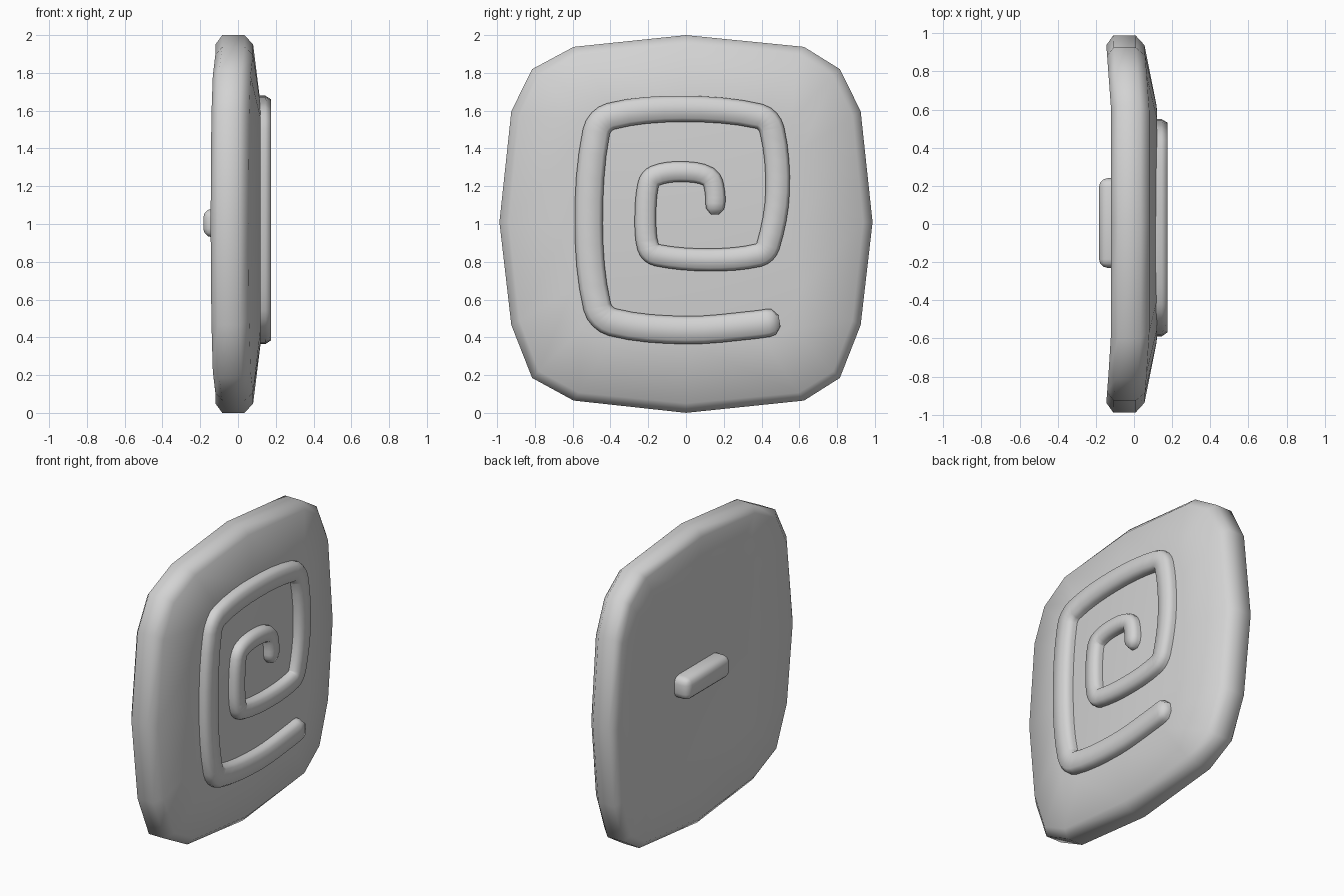
import bpy, bmesh, math
from mathutils import Vector
from mathutils.geometry import interpolate_bezier

if "Cube" in bpy.data.objects:
    bpy.data.objects.remove(bpy.data.objects["Cube"])

stone = bpy.data.materials.new("stone grey")
stone.use_nodes = True
GREY = (0.65, 0.65, 0.65, 1)
stone.diffuse_color = GREY
stone.node_tree.nodes["Principled BSDF"].inputs["Base Color"].default_value = GREY


def finish(name, bm, angle):
    bmesh.ops.recalc_face_normals(bm, faces=bm.faces)
    mesh = bpy.data.meshes.new(name)
    bm.to_mesh(mesh)
    bm.free()
    mesh.materials.append(stone)
    obj = bpy.data.objects.new(name, mesh)
    bpy.context.collection.objects.link(obj)
    bpy.ops.object.select_all(action="DESELECT")
    obj.select_set(True)
    bpy.context.view_layer.objects.active = obj
    bpy.ops.object.shade_smooth_by_angle(angle=math.radians(angle))


def skin(bm, rings):
    """Join closed rings of points and cap both ends."""
    loops = [[bm.verts.new(p) for p in ring] for ring in rings]
    n = len(loops[0])
    for a, b in zip(loops, loops[1:]):
        for i in range(n):
            j = (i + 1) % n
            bm.faces.new((a[i], a[j], b[j], b[i]))
    bm.faces.new(loops[0])
    bm.faces.new(loops[-1])


# Slab: rounded square outline, domed on the front and dished on the back
right_half = [(0, 1), (0.625, 0.938), (0.815, 0.82), (0.925, 0.597), (0.988, 0.01),
              (0.925, -0.535), (0.815, -0.815), (0.625, -0.935), (0, -1)]
outline = right_half + [(0.03 - y if y < 0.7 else -y, z) for y, z in right_half[-2:0:-1]]


def slab_ring(x, inset):
    ring = []
    for y, z in outline:
        k = 1 - inset / math.hypot(y, z)
        y, z = y * k, z * k
        sag = 0.026 * max(0, min(1, (abs(y) - 0.6) / 0.35))
        ring.append((x - sag, y, 1 + z))
    return ring


bm = bmesh.new()
skin(bm, [slab_ring(x, inset) for x, inset in
          [(-0.08, 0.37), (-0.12, 0.05), (-0.083, 0), (0.035, 0), (0.08, 0.05), (0.12, 0.37)]])
finish("slab", bm, 80)

# Spiral: bowed sides with tight corners, from the inner hook to the outer tip
path = [(0.153, 1.05), (0.153, 1.17), (0.12, 1.25), (-0.03, 1.277), (-0.165, 1.255),
        (-0.2, 1.21), (-0.215, 1.03), (-0.2, 0.875), (-0.155, 0.835), (0.12, 0.81),
        (0.385, 0.835), (0.435, 0.885), (0.485, 1.17), (0.455, 1.5), (0.39, 1.57),
        (-0.02, 1.61), (-0.4, 1.57), (-0.475, 1.49), (-0.515, 1.0), (-0.47, 0.56),
        (-0.39, 0.48), (0, 0.438), (0.37, 0.467), (0.495, 0.487)]
pts = [Vector((0, y, z)) for y, z in path]
tangents = [(pts[min(i + 1, len(pts) - 1)] - pts[max(i - 1, 0)]).normalized()
            for i in range(len(pts))]
line = []
for i in range(len(pts) - 1):
    reach = (pts[i + 1] - pts[i]).length / 3
    line += interpolate_bezier(pts[i], pts[i] + tangents[i] * reach,
                               pts[i + 1] - tangents[i + 1] * reach, pts[i + 1], 5)[:-1]
line.append(pts[-1])

section = [(-1, 0.08), (-1, 0.145), (-0.72, 0.176), (0.72, 0.176), (1, 0.145), (1, 0.08)]
lengths = [0]
for a, b in zip(line, line[1:]):
    lengths.append(lengths[-1] + (b - a).length)
rings = []
for i, p in enumerate(line):
    along = (line[min(i + 1, len(line) - 1)] - line[max(i - 1, 0)]).normalized()
    side = Vector((0, -along.z, along.y))
    gap = min(lengths[i], lengths[-1] - lengths[i])
    taper = min(1, 0.4 + gap / 0.06)
    width = (0.052 + 0.022 * min(1, lengths[i] / 3.5)) * taper
    rings.append([p + side * (s * width) + Vector((x - 0.025 * (1 - taper), 0, 0))
                  for s, x in section])
bm = bmesh.new()
skin(bm, rings)
finish("spiral_ridge", bm, 80)

# Grip: rounded bar standing in the back dish
bm = bmesh.new()
bmesh.ops.create_cube(bm, size=1)
for v in bm.verts:
    v.co = (-0.111 + v.co.x * 0.145, 0.005 + v.co.y * 0.47, 1.005 + v.co.z * 0.15)
bmesh.ops.bevel(bm, geom=bm.edges[:], offset=0.045, segments=3, profile=0.5, affect="EDGES")
finish("back_grip", bm, 60)
